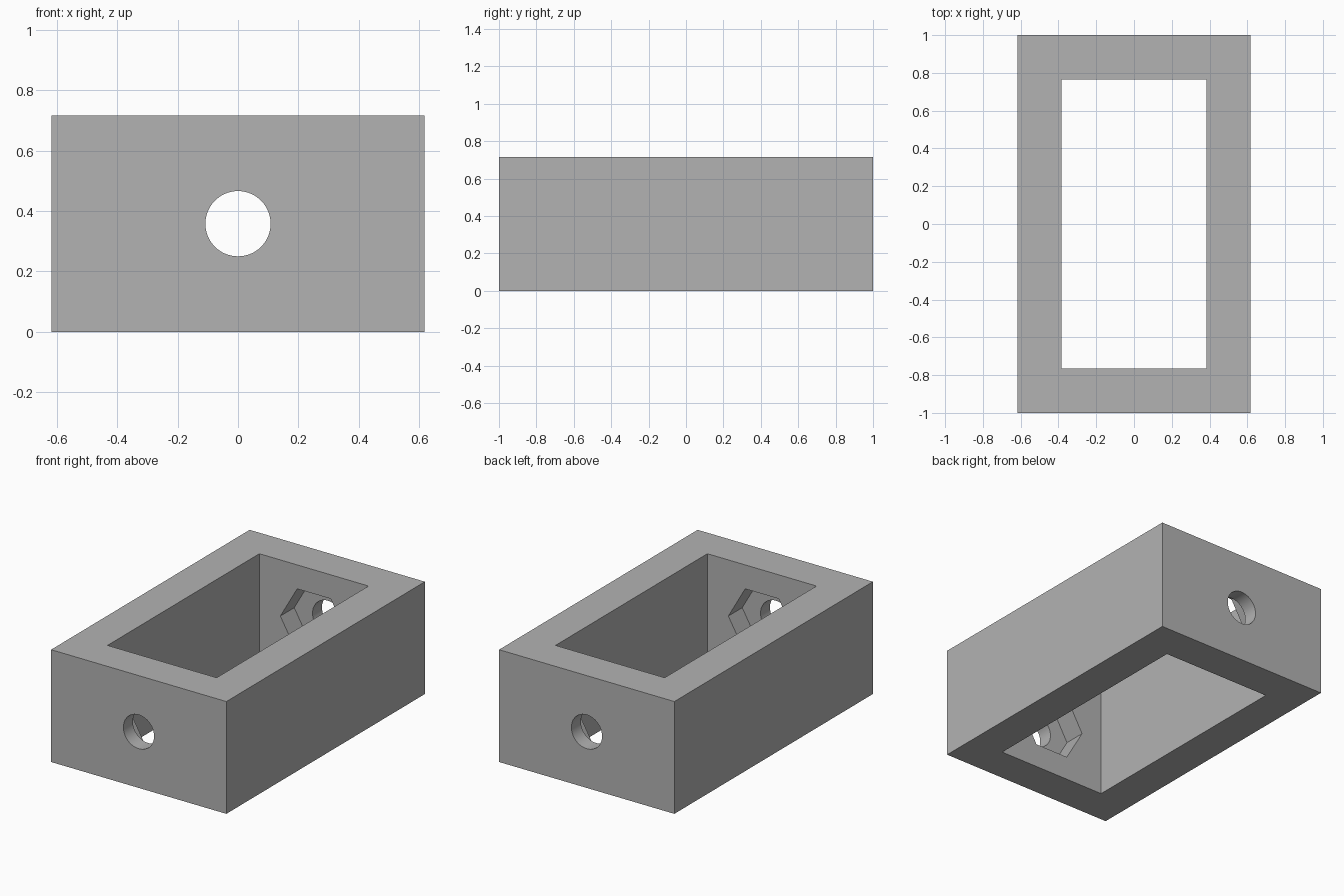
import bpy
import math

if "Cube" in bpy.data.objects:
    bpy.data.objects.remove(bpy.data.objects["Cube"], do_unlink=True)

WIDTH, LENGTH, HEIGHT = 1.236, 2.0, 0.716
CENTRE = (0, 0, HEIGHT / 2)


def box(name, size):
    bpy.ops.mesh.primitive_cube_add(size=1, location=CENTRE)
    obj = bpy.context.object
    obj.name = name
    obj.scale = size
    bpy.ops.object.transform_apply(location=False, rotation=False, scale=True)
    return obj


def prism_along_y(name, sides, radius, length, turn=0):
    bpy.ops.mesh.primitive_cylinder_add(
        vertices=sides, radius=radius, depth=length, location=CENTRE,
        rotation=(math.pi / 2, turn, 0))
    obj = bpy.context.object
    obj.name = name
    return obj


def cut(body, cutter):
    cutter.hide_render = True
    mod = body.modifiers.new(cutter.name, 'BOOLEAN')
    mod.operation = 'DIFFERENCE'
    mod.solver = 'EXACT'
    mod.object = cutter
    bpy.context.view_layer.objects.active = body
    bpy.ops.object.modifier_apply(modifier=mod.name)
    bpy.data.objects.remove(cutter, do_unlink=True)


# Outer block
frame = box("frame", (WIDTH, LENGTH, HEIGHT))

# Rectangular opening through the top and bottom
cut(frame, box("opening", (0.77, 1.53, HEIGHT * 2)))

# Hexagonal nut pockets in both inner end walls, corners pointing sideways
cut(frame, prism_along_y("nut_pockets", 6, 0.237, 1.81, math.radians(30)))

# Round bolt holes through both end walls
cut(frame, prism_along_y("bolt_holes", 64, 0.108, LENGTH * 1.2))

# Single grey material
grey = bpy.data.materials.new("plain grey")
grey.use_nodes = True
colour = (0.45, 0.45, 0.45, 1)
grey.diffuse_color = colour
grey.node_tree.nodes["Principled BSDF"].inputs["Base Color"].default_value = colour
frame.data.materials.clear()
frame.data.materials.append(grey)

# Smooth hole walls, sharp block edges
bpy.ops.object.select_all(action='DESELECT')
frame.select_set(True)
bpy.context.view_layer.objects.active = frame
bpy.ops.object.shade_smooth_by_angle(angle=math.radians(30))
